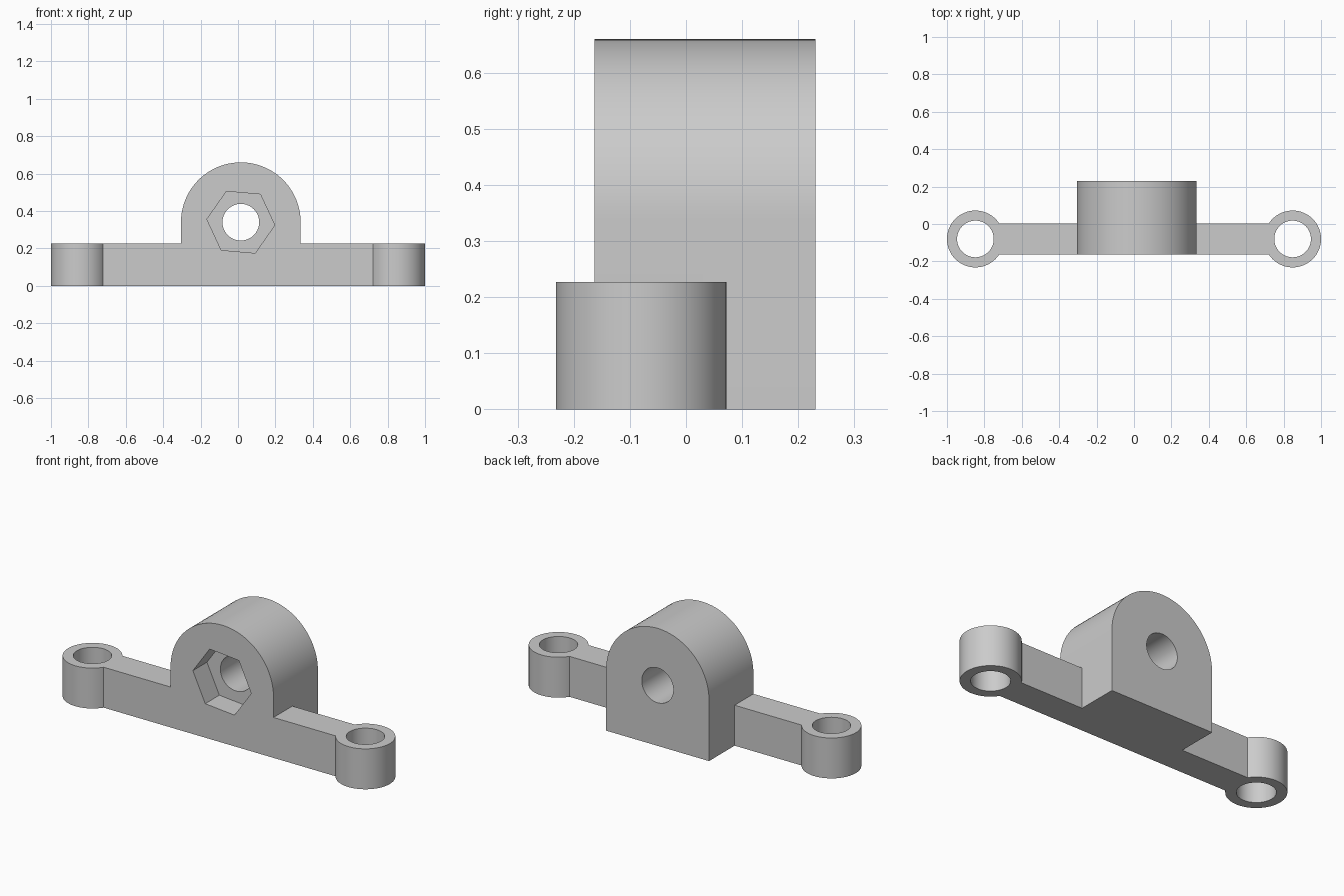
import bpy
import bmesh
from math import radians, pi, cos, sin
from mathutils import Matrix

default = bpy.data.objects.get("Cube")
if default:
    bpy.data.objects.remove(default, do_unlink=True)

# Main dimensions
FRONT, BAR_BACK, BLOCK_BACK = -0.163, 0.004, 0.231
BAR_TOP = 0.227
EYE_X, EYE_Y, EYE_R = 0.848, -0.08, 0.152
HOLE_R = 0.098
BLOCK_X, BLOCK_R, AXIS_Z = 0.015, 0.32, 0.34
NUT_R, NUT_DEPTH = 0.182, 0.125

grey = bpy.data.materials.new("plain grey")
grey.use_nodes = True
grey.diffuse_color = (0.6, 0.6, 0.6, 1)
grey.node_tree.nodes["Principled BSDF"].inputs["Base Color"].default_value = (0.6, 0.6, 0.6, 1)


def prism(name, outline, depth, matrix):
    """Extrude a flat outline along its normal and place it."""
    bm = bmesh.new()
    face = bm.faces.new([bm.verts.new((u, v, 0)) for u, v in outline])
    top = bmesh.ops.extrude_face_region(bm, geom=[face])["geom"]
    bmesh.ops.translate(bm, vec=(0, 0, depth),
                        verts=[g for g in top if isinstance(g, bmesh.types.BMVert)])
    bm.transform(matrix)
    bmesh.ops.recalc_face_normals(bm, faces=bm.faces)
    mesh = bpy.data.meshes.new(name)
    bm.to_mesh(mesh)
    bm.free()
    mesh.materials.append(grey)
    obj = bpy.data.objects.new(name, mesh)
    bpy.context.collection.objects.link(obj)
    return obj


def arc(radius, steps, start=0.0, sweep=2 * pi, closed=True):
    count = steps if closed else steps + 1
    return [(radius * cos(start + sweep * i / steps),
             radius * sin(start + sweep * i / steps)) for i in range(count)]


def upright(x, y, z):
    return Matrix.Translation((x, y, z))


def facing_back(y):
    """Outline in x and z about the bore axis; negative depth runs to the back."""
    return Matrix.Translation((BLOCK_X, y, AXIS_Z)) @ Matrix.Rotation(pi / 2, 4, "X")


def combine(target, tool, operation):
    mod = target.modifiers.new(operation.lower(), "BOOLEAN")
    mod.operation = operation
    mod.solver = "EXACT"
    mod.object = tool
    bpy.context.view_layer.objects.active = target
    bpy.ops.object.modifier_apply(modifier=mod.name)
    bpy.data.objects.remove(tool, do_unlink=True)


# Cross bar between the two mounting eyes
bar = [(-EYE_X, FRONT), (EYE_X, FRONT), (EYE_X, BAR_BACK), (-EYE_X, BAR_BACK)]
bracket = prism("mounting_bracket", bar, BAR_TOP, upright(0, 0, 0))

# Round-topped bearing block
block = arc(BLOCK_R, 48, 0, pi, closed=False) + [(-BLOCK_R, -AXIS_Z), (BLOCK_R, -AXIS_Z)]
combine(bracket, prism("block", block, FRONT - BLOCK_BACK, facing_back(FRONT)), "UNION")

# Mounting eyes with vertical screw holes
for side in (-1, 1):
    eye = prism("eye", arc(EYE_R, 64), BAR_TOP, upright(side * EYE_X, EYE_Y, 0))
    combine(bracket, eye, "UNION")
for side in (-1, 1):
    hole = prism("hole", arc(HOLE_R, 64), 1, upright(side * EYE_X, EYE_Y, -0.5))
    combine(bracket, hole, "DIFFERENCE")

# Bore through the block and hexagonal nut pocket in its front
combine(bracket, prism("bore", arc(HOLE_R, 64), -1, facing_back(-0.5)), "DIFFERENCE")
pocket = prism("pocket", arc(NUT_R, 6, radians(-5)), -(NUT_DEPTH + 0.1), facing_back(FRONT - 0.1))
combine(bracket, pocket, "DIFFERENCE")

# Smooth curved walls, crisp edges
bpy.ops.object.select_all(action="DESELECT")
bracket.select_set(True)
bpy.context.view_layer.objects.active = bracket
bpy.ops.object.shade_smooth_by_angle(angle=radians(30))
